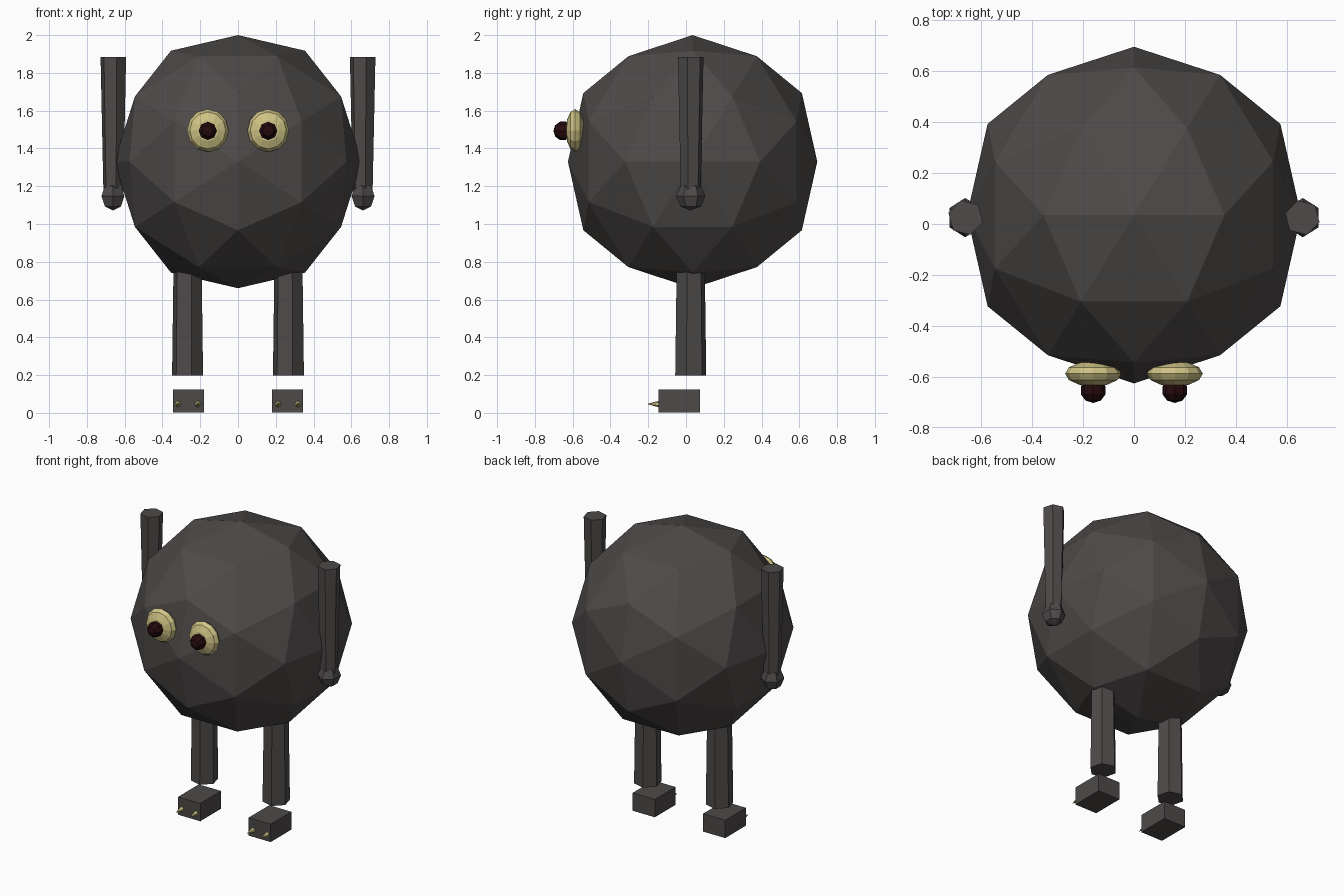
import bpy, bmesh, math
from itertools import product
from mathutils import Vector, Matrix

cube = bpy.data.objects.get("Cube")
if cube:
    bpy.data.objects.remove(cube, do_unlink=True)


def material(name, rgb):
    m = bpy.data.materials.new(name)
    m.use_nodes = True
    m.diffuse_color = (*rgb, 1)
    bsdf = next(n for n in m.node_tree.nodes if n.type == 'BSDF_PRINCIPLED')
    bsdf.inputs["Base Color"].default_value = (*rgb, 1)
    return m


charcoal = material("charcoal", (0.075, 0.068, 0.066))
pale_yellow = material("pale_yellow", (0.62, 0.54, 0.23))
dark_maroon = material("dark_maroon", (0.018, 0.003, 0.004))


def finish(bm, name, mat):
    bmesh.ops.recalc_face_normals(bm, faces=bm.faces[:])
    mesh = bpy.data.meshes.new(name)
    bm.to_mesh(mesh)
    bm.free()
    mesh.materials.append(mat)
    obj = bpy.data.objects.new(name, mesh)
    bpy.context.collection.objects.link(obj)
    return obj


def ball(name, mat, centre, radii, segments, rings, tilt=0):
    bm = bmesh.new()
    place = (Matrix.Translation(centre) @ Matrix.Diagonal((*radii, 1))
             @ Matrix.Rotation(tilt, 4, 'X'))
    bmesh.ops.create_uvsphere(bm, u_segments=segments, v_segments=rings,
                              radius=1, matrix=place)
    return finish(bm, name, mat)


def prism(name, mat, start, end, r_start, r_end, sides, spin=0):
    start, end = Vector(start), Vector(end)
    axis = end - start
    bm = bmesh.new()
    place = (Matrix.Translation((start + end) / 2)
             @ axis.to_track_quat('Z', 'Y').to_matrix().to_4x4()
             @ Matrix.Rotation(spin, 4, 'Z'))
    bmesh.ops.create_cone(bm, cap_ends=True, segments=sides, radius1=r_start,
                          radius2=r_end, depth=axis.length, matrix=place)
    return finish(bm, name, mat)


# Body: faceted ball whose edge midpoints sit on the axes
def faceted_body():
    seeds = [(0, 0, 1), (0.526, 0, 0.851), (0.309, 0.5, 0.809)]
    points = set()
    for seed in seeds:
        for signs in product((-1, 1), repeat=3):
            p = [s * c + 0.0 for s, c in zip(signs, seed)]
            for turn in range(3):
                points.add(tuple(p[turn:] + p[:turn]))
    bm = bmesh.new()
    for p in sorted(points):
        bm.verts.new(p)
    bmesh.ops.convex_hull(bm, input=bm.verts[:])
    for v in bm.verts:
        on_axis = max(abs(c) for c in v.co) > 0.99
        swell = 1 if on_axis else 1.03
        v.co = Vector((v.co.x * 0.655, v.co.y * 0.66, v.co.z * 0.67)) * swell
        v.co += Vector((0, 0.035, 1.33))
    return finish(bm, "body", charcoal)


faceted_body()

for side, s in (("left", 1), ("right", -1)):
    # Raised arm with a small knob hand
    prism(side + "_arm", charcoal, (s * 0.66, 0.025, 1.15),
          (s * 0.66, 0.025, 1.885), 0.054, 0.07, 6, math.radians(15))
    ball(side + "_hand", charcoal, (s * 0.662, 0.025, 1.148),
         (0.07, 0.077, 0.077), 6, 4)

    # Leg, with a gap above the foot
    prism(side + "_leg", charcoal, (s * 0.267, 0.025, 0.197),
          (s * 0.267, 0.025, 0.85), 0.085, 0.076, 6, math.radians(15))

    # Foot block
    bm = bmesh.new()
    bmesh.ops.create_cube(bm, size=1, matrix=Matrix.Translation(
        (s * 0.262, -0.035, 0.063)) @ Matrix.Diagonal((0.165, 0.22, 0.12, 1)))
    finish(bm, side + "_foot", charcoal)

    # Claws
    for label, offset in (("inner", -0.053), ("outer", 0.053)):
        x = s * (0.265 + offset)
        prism(f"{side}_{label}_claw", pale_yellow, (x, -0.135, 0.047),
              (x, -0.207, 0.047), 0.02, 0, 6)

    # Eye and pupil, both with poles facing forward
    x = s * 0.16
    ball(side + "_eye", pale_yellow, (x, -0.587, 1.495),
         (0.11, 0.05, 0.113), 12, 6, math.pi / 2)
    ball(side + "_pupil", dark_maroon, (x, -0.652, 1.493),
         (0.051, 0.05, 0.051), 8, 5, math.pi / 2)
